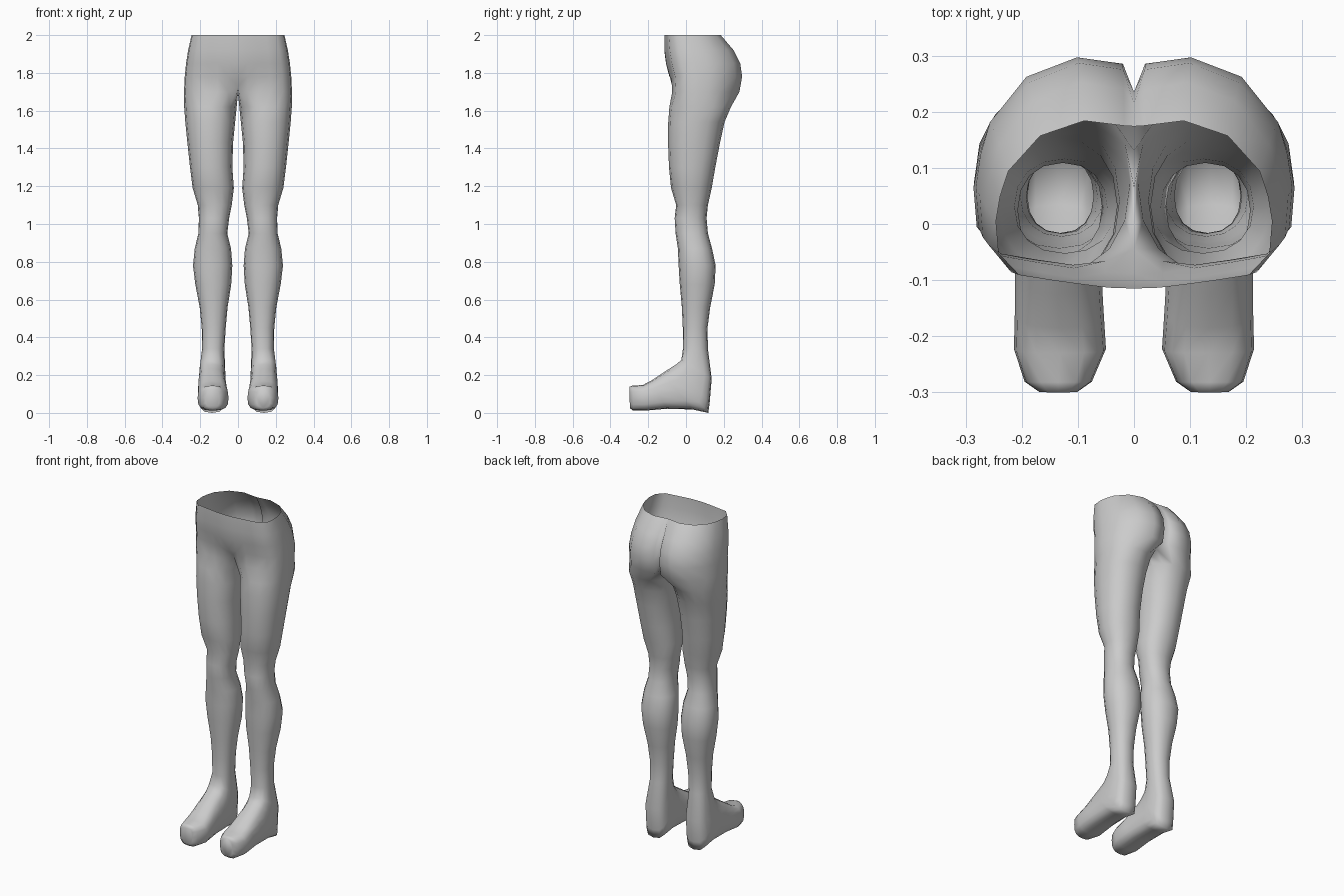
import bpy, bmesh
from math import sin, cos, pi, copysign

N = 16  # sides of every limb section


def power(v, e):
    return copysign(abs(v) ** e, v)


def section(bm, x0, x1, fy, fz, by, bz, e):
    """Closed loop: front/top point -> outer -> back/bottom point -> inner."""
    loop = []
    for i in range(N):
        a = 2 * pi * i / N
        t = (1 - power(cos(a), e)) / 2
        x = (x0 + x1) / 2 + (x1 - x0) / 2 * power(sin(a), e)
        loop.append(bm.verts.new((x, fy + (by - fy) * t, fz + (bz - fz) * t)))
    return loop


def bridge(bm, a, b, closed=True):
    n = len(a)
    for i in range(n if closed else n - 1):
        j = (i + 1) % n
        bm.faces.new((a[i], a[j], b[j], b[i]))


# foot sections, toe to ankle: inner x, outer x, top y/z, bottom y/z
FOOT = [
    (.10, .17, -.300, .138, -.297, .025),
    (.075, .195, -.282, .145, -.280, .012),
    (.050, .214, -.230, .147, -.215, .012),
    (.055, .212, -.185, .170, -.100, .022),
    (.060, .212, -.125, .210, .035, .018),
    (.062, .212, -.085, .236, .118, .000),
    (.064, .208, -.050, .258, .125, .050),
    (.068, .204, -.025, .280, .136, .180),
]
# leg sections, ankle to thigh: z, inner x, outer x, front y, back y
LEG = [
    (.34, .072, .190, -.016, .116),
    (.45, .065, .192, -.017, .114),
    (.56, .055, .203, -.022, .128),
    (.68, .036, .226, -.033, .152),
    (.78, .030, .238, -.039, .157),
    (.87, .037, .229, -.043, .138),
    (.95, .057, .210, -.055, .116),
    (1.03, .047, .207, -.060, .109),
    (1.10, .033, .213, -.052, .116),
    (1.19, .022, .240, -.079, .136),
    (1.30, .030, .254, -.090, .155),
    (1.43, .026, .268, -.095, .180),
    (1.54, .015, .279, -.094, .204),
    (1.62, .007, .285, -.088, .238),
]
# half outline of the hips, front centre to back centre (unit size)
HIP = [(0, -1), (.18, -.99), (.38, -.95), (.6, -.9), (.83, -.84), (.98, -.58),
       (1, -.2), (.97, .1), (.91, .4), (.68, .82), (.36, 1), (.07, .94), (0, 0)]
# hip sections: z, half width, front y, back y, cleft y
PELVIS = [
    (1.70, .286, -.082, .283, .190),
    (1.78, .282, -.088, .297, .228),
    (1.85, .275, -.106, .287, .235),
    (1.92, .264, -.115, .252, .215),
    (2.00, .246, -.115, .184, .174),
]

bm = bmesh.new()

# foot and leg as one tube
loops = [section(bm, *row, .68) for row in FOOT]
loops += [section(bm, x0, x1, fy, z, by, z, .9) for z, x0, x1, fy, by in LEG]
bm.faces.new(loops[0][::-1])
for a, b in zip(loops, loops[1:]):
    bridge(bm, a, b)

# hips, open at the waist
runs = []
for z, w, f, b, cleft in PELVIS:
    mid, half = (f + b) / 2, (b - f) / 2
    run = [bm.verts.new((u * w, mid + v * half, z)) for u, v in HIP]
    run[-1].co.y = cleft
    runs.append(run)
for a, b in zip(runs, runs[1:]):
    bridge(bm, a, b, closed=False)

# crotch joins the thigh to the hips
low = runs[0]
low[0].co.y, low[0].co.z = -.045, 1.73
low[1].co.y = -.066
inner = [bm.verts.new(p) for p in ((0, .13, 1.695), (0, .065, 1.69), (0, .0, 1.70))]
bridge(bm, loops[-1], low[2:] + inner + low[:2])

mesh = bpy.data.meshes.new("legs")
bm.to_mesh(mesh)
bm.free()
legs = bpy.data.objects.new("legs", mesh)
bpy.context.collection.objects.link(legs)
mesh.shade_smooth()

# left and right halves
mirror = legs.modifiers.new("mirror", 'MIRROR')
mirror.use_clip = True
mirror.merge_threshold = .001
